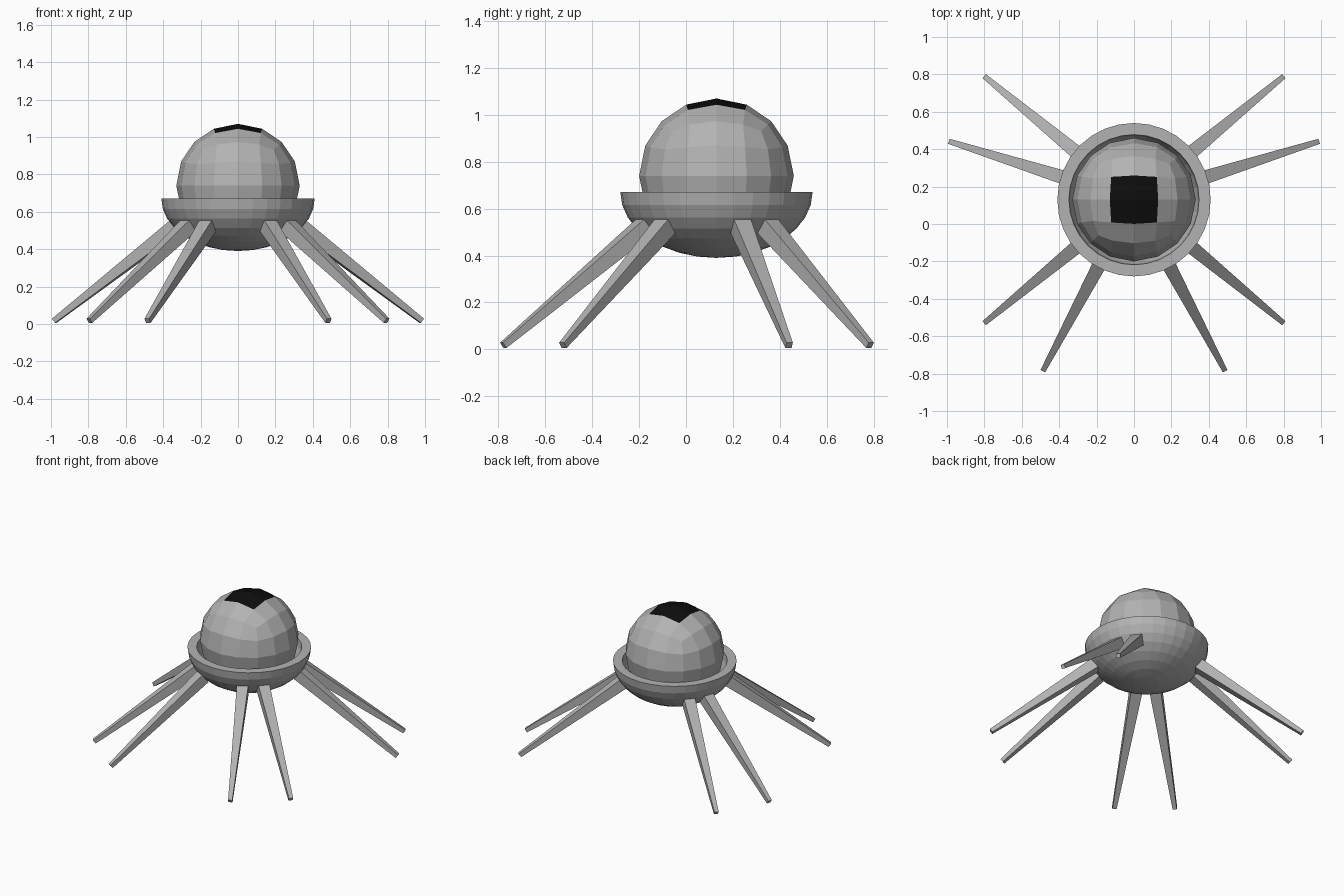
import bpy
import bmesh
from math import sin, cos, pi, radians
from mathutils import Vector

if "Cube" in bpy.data.objects:
    bpy.data.objects.remove(bpy.data.objects["Cube"])

CENTER = Vector((0, 0.13, 0))  # axis of the body


def material(name, rgb):
    m = bpy.data.materials.new(name)
    m.use_nodes = True
    m.diffuse_color = (*rgb, 1)
    m.node_tree.nodes["Principled BSDF"].inputs["Base Color"].default_value = (*rgb, 1)
    return m


GREY = material("grey", (0.45, 0.45, 0.45))
BLACK = material("black", (0.004, 0.004, 0.004))


def finish(bm, name, *mats):
    bmesh.ops.recalc_face_normals(bm, faces=bm.faces)
    mesh = bpy.data.meshes.new(name)
    bm.to_mesh(mesh)
    bm.free()
    for m in mats:
        mesh.materials.append(m)
    obj = bpy.data.objects.new(name, mesh)
    bpy.context.collection.objects.link(obj)
    return obj


# Eyeball: a rounded cube pushed out to a sphere, with a black pupil on top
def eyeball(radius, z):
    bm = bmesh.new()
    bmesh.ops.create_cube(bm, size=2)
    cube = finish(bm, "eyeball", GREY, BLACK)
    cube.modifiers.new("round", "SUBSURF").levels = 2
    bpy.context.view_layer.update()
    graph = bpy.context.evaluated_depsgraph_get()
    bm = bmesh.new()
    bm.from_object(cube, graph)
    cube.modifiers.clear()
    for v in bm.verts:
        v.co = v.co.normalized() * radius
    for f in bm.faces:
        f.smooth = False
        f.material_index = int(f.calc_center_median().z > radius * 0.9)
    bm.to_mesh(cube.data)
    bm.free()
    cube.location = CENTER + Vector((0, 0, z))


eyeball(0.33, 0.74)


# Bowl: thick half ellipsoid turned around the body axis
def arc(radius, depth, steps=8):
    return [(radius * cos(i * pi / 2 / steps), -depth * sin(i * pi / 2 / steps))
            for i in range(steps + 1)]


bm = bmesh.new()
profile = arc(0.41, 0.28)[::-1] + arc(0.348, 0.265)
verts = [bm.verts.new((r, 0, z)) for r, z in profile]
edges = [bm.edges.new(pair) for pair in zip(verts, verts[1:])]
bmesh.ops.spin(bm, geom=verts + edges, cent=(0, 0, 0), axis=(0, 0, 1),
               angle=2 * pi, steps=32, use_duplicate=False)
bmesh.ops.remove_doubles(bm, verts=bm.verts, dist=0.0005)
bowl = finish(bm, "bowl", GREY)
bowl.location = CENTER + Vector((0, 0, 0.67))


# Legs: square tapered bars reaching outward from the bowl to the ground
def leg(name, angle, reach, side):
    out = Vector((side * cos(angle), sin(angle), 0))
    base = CENTER + out * 0.345 + Vector((0, 0, 0.525))
    tip = CENTER + out * reach + Vector((0, 0, 0.017))
    across = Vector((-out.y, out.x, 0))
    up = across.cross(tip - base).normalized()
    bm = bmesh.new()
    rings = []
    for point, half in ((base, 0.038), (tip, 0.014)):
        rings.append([bm.verts.new(point + (across * a + up * b) * half)
                      for a, b in ((-1, -1), (1, -1), (1, 1), (-1, 1))])
        bm.faces.new(rings[-1])
    for i in range(4):
        j = (i + 1) % 4
        bm.faces.new((rings[0][i], rings[0][j], rings[1][j], rings[1][i]))
    finish(bm, name, GREY)


LEGS = (("back_leg", 39.5, 1.03), ("rear_side_leg", 17.5, 1.03),
        ("front_side_leg", -39.5, 1.03), ("front_leg", -62, 1.03))
for side, label in ((1, "left"), (-1, "right")):
    for name, degrees, reach in LEGS:
        leg(label + "_" + name, radians(degrees), reach, side)
